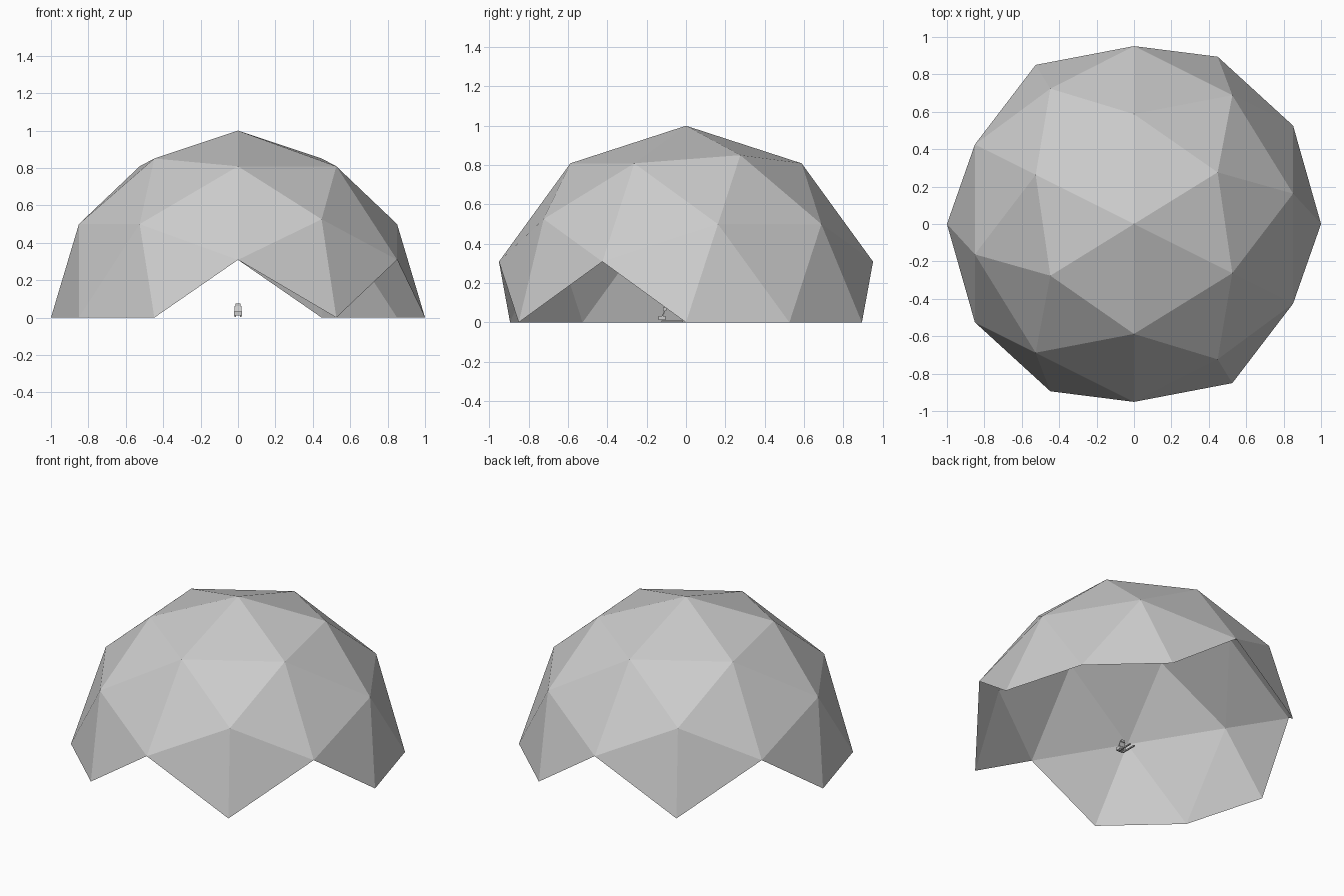
import bpy, bmesh, math
from mathutils import Matrix, Vector

default = bpy.data.objects.get("Cube")
if default:
    bpy.data.objects.remove(default, do_unlink=True)


def make_material(name, rgb):
    mat = bpy.data.materials.new(name)
    mat.use_nodes = True
    color = (*rgb, 1)
    mat.diffuse_color = color
    mat.node_tree.nodes["Principled BSDF"].inputs["Base Color"].default_value = color
    return mat


def add_object(name, bm):
    mesh = bpy.data.meshes.new(name)
    bm.to_mesh(mesh)
    bm.free()
    mesh.materials.append(grey)
    obj = bpy.data.objects.new(name, mesh)
    bpy.context.collection.objects.link(obj)
    return obj


def add_box(name, center, size, tilt=0):
    bm = bmesh.new()
    matrix = (Matrix.Translation(center) @ Matrix.Rotation(tilt, 4, "X")
              @ Matrix.Diagonal((*size, 1)))
    bmesh.ops.create_cube(bm, size=1, matrix=matrix)
    return add_object(name, bm)


grey = make_material("light grey", (0.6, 0.6, 0.6))

# Geodesic dome: icosahedron from three golden rectangles, split once and
# pushed to the unit sphere, keeping only whole panels above the ground
phi = (1 + math.sqrt(5)) / 2
bm = bmesh.new()
for a in (-1, 1):
    for b in (-phi, phi):
        for corner in ((b, a, 0), (0, b, a), (a, 0, b)):
            bm.verts.new(corner)
bmesh.ops.convex_hull(bm, input=bm.verts[:])
bmesh.ops.subdivide_edges(bm, edges=bm.edges[:], cuts=1, use_grid_fill=True)
turn = Matrix.Rotation(math.atan(1 / phi), 3, "Z")
for v in bm.verts:
    v.co = turn @ v.co.normalized()
below = [v for v in bm.verts if v.co.z < -0.01]
bmesh.ops.delete(bm, geom=below, context="VERTS")
bmesh.ops.recalc_face_normals(bm, faces=bm.faces[:])
if sum(f.normal.dot(f.calc_center_median()) for f in bm.faces) < 0:
    bmesh.ops.reverse_faces(bm, faces=bm.faces[:])
add_object("dome_panels", bm)

# Tiny seat with a tilted back, a headrest and two long runners on the floor
add_box("seat_base", (0, -0.122, 0.022), (0.044, 0.034, 0.02))
add_box("seat_back", (0, -0.114, 0.046), (0.04, 0.006, 0.034), math.radians(-25))
add_box("seat_headrest", (0, -0.108, 0.068), (0.026, 0.018, 0.014))
for side, name in ((1, "left"), (-1, "right")):
    add_box(name + "_runner", (side * 0.016, -0.07, 0.006), (0.008, 0.11, 0.008))
